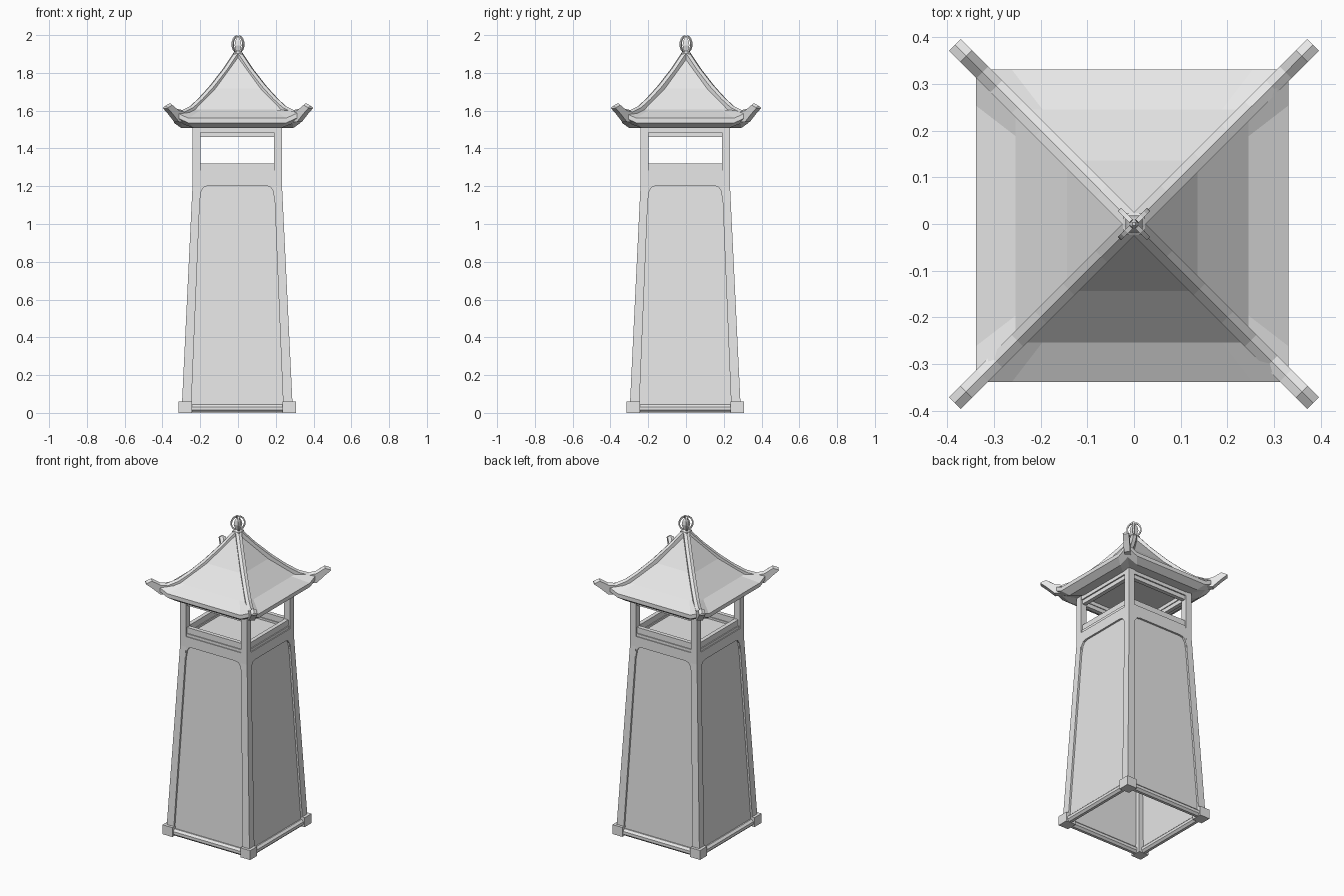
import bpy, bmesh
from math import pi, sin, cos, sqrt
from mathutils import Matrix, Vector

cube = bpy.data.objects.get("Cube")
if cube:
    bpy.data.objects.remove(cube)

grey = bpy.data.materials.new("plain_grey")
grey.use_nodes = True
COLOUR = (0.8, 0.8, 0.8, 1)
grey.diffuse_color = COLOUR
grey.node_tree.nodes["Principled BSDF"].inputs["Base Color"].default_value = COLOUR

SHIFT = Vector((-0.004, -0.004, 0))


def finish(bm, name, quarter=False, shift=True):
    """Optionally repeat the part on all four sides, then make the object."""
    if quarter:
        first = bm.verts[:] + bm.edges[:] + bm.faces[:]
        for k in (1, 2, 3):
            new = bmesh.ops.duplicate(bm, geom=first)["geom"]
            bmesh.ops.rotate(bm, matrix=Matrix.Rotation(k * pi / 2, 3, "Z"),
                             verts=[v for v in new if isinstance(v, bmesh.types.BMVert)])
    if shift:
        bmesh.ops.translate(bm, vec=SHIFT, verts=bm.verts[:])
    bmesh.ops.recalc_face_normals(bm, faces=bm.faces[:])
    me = bpy.data.meshes.new(name)
    bm.to_mesh(me)
    bm.free()
    me.materials.append(grey)
    ob = bpy.data.objects.new(name, me)
    bpy.context.collection.objects.link(ob)
    return ob


def loft(bm, rings, caps=True):
    """Skin a list of closed point rings."""
    loops = [[bm.verts.new(p) for p in ring] for ring in rings]
    n = len(loops[0])
    for a, b in zip(loops, loops[1:]):
        for i in range(n):
            j = (i + 1) % n
            bm.faces.new((a[i], a[j], b[j], b[i]))
    if caps:
        bm.faces.new(loops[0])
        bm.faces.new(loops[-1])


def rect(x0, x1, y0, y1, z):
    return [(x0, y0, z), (x1, y0, z), (x1, y1, z), (x0, y1, z)]


def box(bm, x0, x1, y0, y1, z0, z1):
    loft(bm, [rect(x0, x1, y0, y1, z) for z in (z0, z1)])


def square(r, z):
    return rect(-r, r, -r, r, z)


def half(z):
    """Outer half width of the tapering tower at a height."""
    return 0.237 + 0.055 * max(0, (1.2 - z) / 1.14)


# Hollow tapering walls, open at the bottom
bm = bmesh.new()
loft(bm, [square(half(z) - 0.012, z) for z in (0.03, 1.2, 1.26)], caps=False)
walls = finish(bm, "tower_walls")
mod = walls.modifiers.new("thickness", "SOLIDIFY")
mod.thickness = 0.01
mod.offset = -1

# Leaning corner posts, upright past the lookout floor
bm = bmesh.new()
rings = []
for z, w in ((0.03, 0.05), (1.2, 0.042), (1.51, 0.042)):
    t = half(z)
    rings.append(rect(t - w, t, t - w, t, z))
loft(bm, rings)
finish(bm, "corner_posts", quarter=True)

# Corner feet
bm = bmesh.new()
box(bm, 0.24, 0.31, 0.24, 0.31, 0, 0.06)
finish(bm, "corner_feet", quarter=True)

# Rounded ground beams between the feet
bm = bmesh.new()
loft(bm, [[(x, -0.28 + 0.023 * cos(a), 0.023 + 0.023 * sin(a))
           for a in (pi * (2 * k + 1) / 8 for k in range(8))] for x in (-0.25, 0.25)])
finish(bm, "ground_beams", quarter=True)

# Apron boards with curved brackets at the wall tops
bm = bmesh.new()
side = [(0.205, 1.265), (0.205, 1.12), (0.195, 1.14), (0.19, 1.175), (0.175, 1.197), (0.15, 1.203)]
outline = side + [(-x, z) for x, z in reversed(side)]
loft(bm, [[(x, y, z) for x, z in outline] for y in (-0.237, -0.21)])
finish(bm, "apron_boards", quarter=True)

# Lookout floor, sills and low parapet
bm = bmesh.new()
box(bm, -0.21, 0.21, -0.21, 0.21, 1.25, 1.27)
finish(bm, "lookout_floor")

bm = bmesh.new()
box(bm, -0.2, 0.2, -0.232, -0.195, 1.262, 1.283)
box(bm, -0.2, 0.2, -0.226, -0.2, 1.283, 1.32)
finish(bm, "parapet", quarter=True)

# Head beams under the roof
bm = bmesh.new()
box(bm, -0.2, 0.2, -0.226, -0.2, 1.46, 1.485)
box(bm, -0.2, 0.2, -0.234, -0.195, 1.485, 1.51)
finish(bm, "head_beams", quarter=True)


# Roof: flared pyramid with eaves that lift at the corners
def eave_ring(r, z, lift):
    ring = []
    for k in range(4):
        turn = Matrix.Rotation(k * pi / 2, 3, "Z")
        for x, up in ((-r, lift), (-0.77 * r, 0), (0.77 * r, 0)):
            ring.append(turn @ Vector((x, -r, z + up)))
    return ring


bm = bmesh.new()
loft(bm, [eave_ring(*p) for p in (
    (0.008, 1.9, 0), (0.14, 1.718, 0), (0.25, 1.605, 0), (0.335, 1.56, 0.035),
    (0.335, 1.535, 0.035), (0.295, 1.507, 0.025), (0.21, 1.507, 0))])
finish(bm, "roof")

# Hip ridges ending in upturned horns: (diagonal position, top, bottom)
bm = bmesh.new()
rings = []
for d, top, low in ((0.012, 1.915, 1.87), (0.07, 1.828, 1.78), (0.14, 1.738, 1.69),
                    (0.2, 1.672, 1.62), (0.25, 1.626, 1.575), (0.295, 1.603, 1.54),
                    (0.325, 1.61, 1.54), (0.36, 1.64, 1.585), (0.384, 1.626, 1.612)):
    shoulder = max(top - 0.01, low + 0.004)
    section = ((-0.018, low), (0.018, low), (0.018, shoulder), (0, top), (-0.018, shoulder))
    rings.append([(d + s / sqrt(2), d - s / sqrt(2), z) for s, z in section])
loft(bm, rings)
finish(bm, "hip_ridges", quarter=True, shift=False)

# Finial: collar, bud and four curled ribs
bm = bmesh.new()
loft(bm, [square(r, z) for r, z in ((0.024, 1.885), (0.024, 1.905), (0.012, 1.915))])
finish(bm, "finial_collar", shift=False)

bm = bmesh.new()
loft(bm, [square(r, z) for r, z in ((0.01, 1.91), (0.018, 1.945), (0.014, 1.97), (0.003, 1.993))])
finish(bm, "finial_bud", shift=False)

bm = bmesh.new()
rings = []
for k in range(9):
    a = -1.35 + 2.7 * k / 8
    ring = []
    for s, e in ((-0.005, -0.004), (0.005, -0.004), (0.005, 0.004), (-0.005, 0.004)):
        d = (0.04 + e) * cos(a) / sqrt(2)
        ring.append((d + s / sqrt(2), d - s / sqrt(2), 1.952 + (0.044 + e) * sin(a)))
    rings.append(ring)
loft(bm, rings)
finish(bm, "finial_ribs", quarter=True, shift=False)
